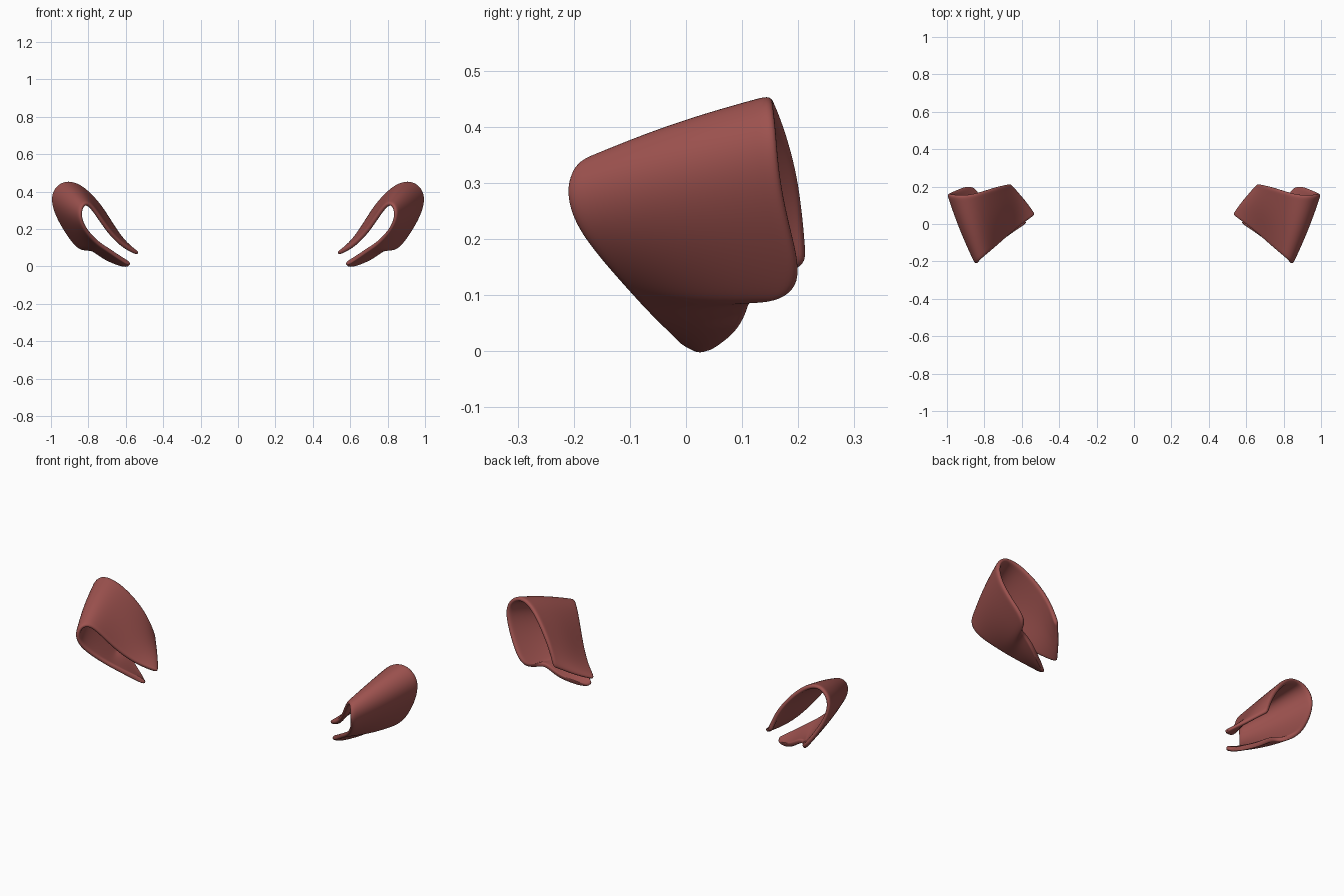
import bpy
import bmesh
import math
from mathutils import Vector

if "Cube" in bpy.data.objects:
    bpy.data.objects.remove(bpy.data.objects["Cube"], do_unlink=True)

cloth = bpy.data.materials.new("dusty red cloth")
cloth.use_nodes = True
RED = (0.34, 0.085, 0.078, 1)
cloth.diffuse_color = RED
cloth.node_tree.nodes["Principled BSDF"].inputs["Base Color"].default_value = RED

# Front and back rims, from the upper inner hem over the fold to the lower hem
FRONT = [(.523, .052, .078), (.605, -.005, .112), (.68, -.07, .187), (.74, -.125, .283),
         (.788, -.163, .35), (.835, -.2, .345), (.858, -.218, .29), (.847, -.2, .225),
         (.81, -.16, .17), (.77, -.125, .13), (.735, -.1, .102), (.7, -.08, .08),
         (.65, -.045, .045), (.578, 0, .004)]
BACK = [(.655, .217, .16), (.678, .208, .245), (.73, .193, .333), (.805, .168, .415),
        (.87, .15, .457), (.945, .145, .463), (1.006, .152, .40), (.998, .158, .31),
        (.945, .18, .205), (.872, .212, .1), (.83, .14, .08), (.79, .108, .1),
        (.73, .105, .035), (.615, .035, -.004)]
ACROSS = 6
OVERHANG = 0.012
CENTRE = Vector((.76, 0, .23))


def folded_cuff(name, side):
    bm = bmesh.new()
    grid = []
    for f, b in zip(FRONT, BACK):
        f, b = Vector(f), Vector(b)
        row = []
        for j in range(ACROSS + 1):
            t = j / ACROSS
            p = f.lerp(b, t * (1 + 2 * OVERHANG) - OVERHANG)
            # slight outward swell between the rims
            out = Vector((p.x - CENTRE.x, 0, p.z - CENTRE.z)).normalized()
            p += out * 0.01 * math.sin(math.pi * t)
            row.append(bm.verts.new((p.x * side, p.y, p.z)))
        grid.append(row)
    for r0, r1 in zip(grid, grid[1:]):
        for j in range(ACROSS):
            quad = [r0[j], r1[j], r1[j + 1], r0[j + 1]]
            bm.faces.new(quad if side > 0 else quad[::-1])
    mesh = bpy.data.meshes.new(name)
    bm.to_mesh(mesh)
    bm.free()
    mesh.materials.append(cloth)
    obj = bpy.data.objects.new(name, mesh)
    bpy.context.collection.objects.link(obj)

    # smooth the fold, thicken the cloth, then round its rims
    smooth = obj.modifiers.new("smooth", 'SUBSURF')
    smooth.levels = smooth.render_levels = 1
    smooth.boundary_smooth = 'PRESERVE_CORNERS'
    thick = obj.modifiers.new("thickness", 'SOLIDIFY')
    thick.thickness = 0.024
    thick.offset = -1
    rims = obj.modifiers.new("round_rims", 'SUBSURF')
    rims.levels = rims.render_levels = 2
    bpy.ops.object.select_all(action='DESELECT')
    bpy.context.view_layer.objects.active = obj
    obj.select_set(True)
    for mod in ("smooth", "thickness", "round_rims"):
        bpy.ops.object.modifier_apply(modifier=mod)
    bpy.ops.object.shade_smooth_by_angle(angle=math.radians(40))


folded_cuff("left_folded_cuff", 1)
folded_cuff("right_folded_cuff", -1)
